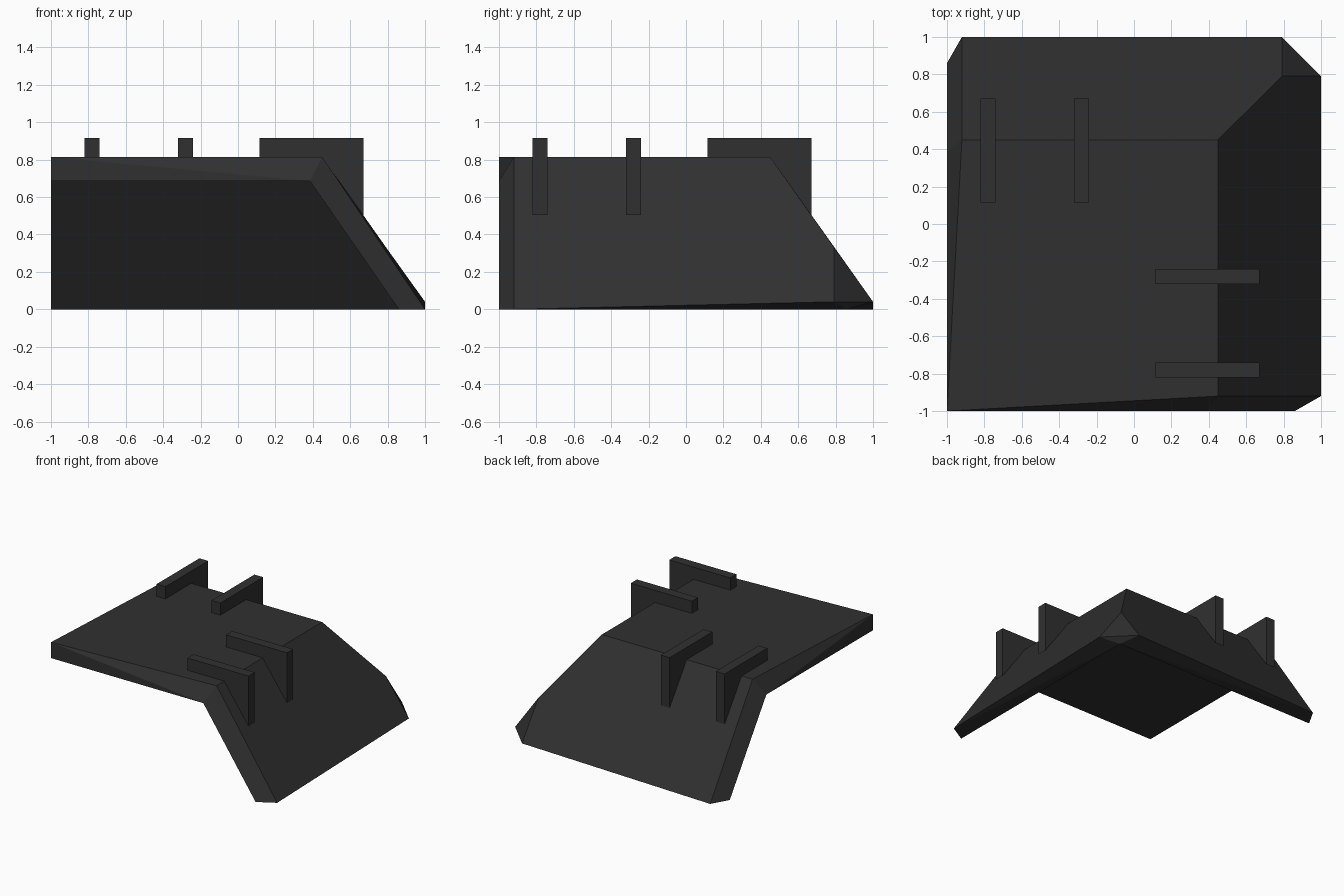
import bpy, bmesh

cube = bpy.data.objects.get("Cube")
if cube:
    bpy.data.objects.remove(cube, do_unlink=True)

# Single charcoal material
charcoal = bpy.data.materials.new("charcoal")
charcoal.use_nodes = True
colour = (0.03, 0.03, 0.03, 1)
charcoal.diffuse_color = colour
charcoal.node_tree.nodes["Principled BSDF"].inputs["Base Color"].default_value = colour


def make_object(name, points, faces):
    mesh = bpy.data.meshes.new(name)
    bm = bmesh.new()
    verts = {key: bm.verts.new(p) for key, p in points.items()}
    for face in faces:
        bm.faces.new([verts[key] for key in face])
    bmesh.ops.recalc_face_normals(bm, faces=bm.faces)
    bm.to_mesh(mesh)
    bm.free()
    mesh.materials.append(charcoal)
    obj = bpy.data.objects.new(name, mesh)
    bpy.context.collection.objects.link(obj)
    return obj


# Corner panel: points on the diagonal plane, shared by both halves
TOP, UNDER, LIP = 0.815, 0.685, 0.04
shared = {
    "tip": (-1, -1, TOP), "tip_low": (-1, -1, UNDER),
    "ridge": (0.45, 0.45, TOP), "hip": (0.79, 0.79, 0.333),
    "ridge_low": (0.385, 0.385, UNDER), "foot": (0.86, 0.86, 0),
}
# Points of the +x half; the +y half swaps x and y
half = {
    "bend": (0.45, -0.92, TOP), "bend_low": (0.385, -1, UNDER),
    "end": (1, -0.92, 0), "end_low": (0.86, -1, 0), "corner": (1, 0.79, LIP),
}
half_faces = [
    ("bend", "end", "corner", "hip", "ridge"),      # outer slope
    ("bend_low", "end_low", "foot", "ridge_low"),   # inner slope
    ("tip", "bend", "bend_low"), ("tip", "bend_low", "tip_low"),
    ("bend", "end", "end_low", "bend_low"),         # cut end
    ("end", "corner", "foot"), ("end", "foot", "end_low"),  # bottom rim
]
points = dict(shared)
faces = [
    ("tip", "bend_x", "ridge", "bend_y"),
    ("tip_low", "bend_low_x", "ridge_low", "bend_low_y"),
    ("hip", "corner_x", "corner_y"), ("corner_x", "foot", "corner_y"),
]
for side in "xy":
    for key, (x, y, z) in half.items():
        points[f"{key}_{side}"] = (x, y, z) if side == "x" else (y, x, z)
    for face in half_faces:
        faces.append([k if k in shared else f"{k}_{side}" for k in face])
make_object("corner_panel", points, faces)

# Upright fins straddling each bend, resting on the slope
profile = [(0.115, 0.915), (0.67, 0.915), (0.67, 0.503), (0.45, 0.81), (0.115, 0.81)]
n = len(profile)
for side in "xy":
    for i, centre in enumerate((-0.78, -0.28)):
        pts = {}
        for s, offset in enumerate((-0.04, 0.04)):
            for j, (out, z) in enumerate(profile):
                across = centre + offset
                pts[s, j] = (out, across, z) if side == "x" else (across, out, z)
        sides = [[(0, j), (0, (j + 1) % n), (1, (j + 1) % n), (1, j)] for j in range(n)]
        caps = [[(s, j) for j in range(n)] for s in (0, 1)]
        label = "left" if side == "x" else "back"
        make_object(f"{label}_fin_{i + 1}", pts, sides + caps)
